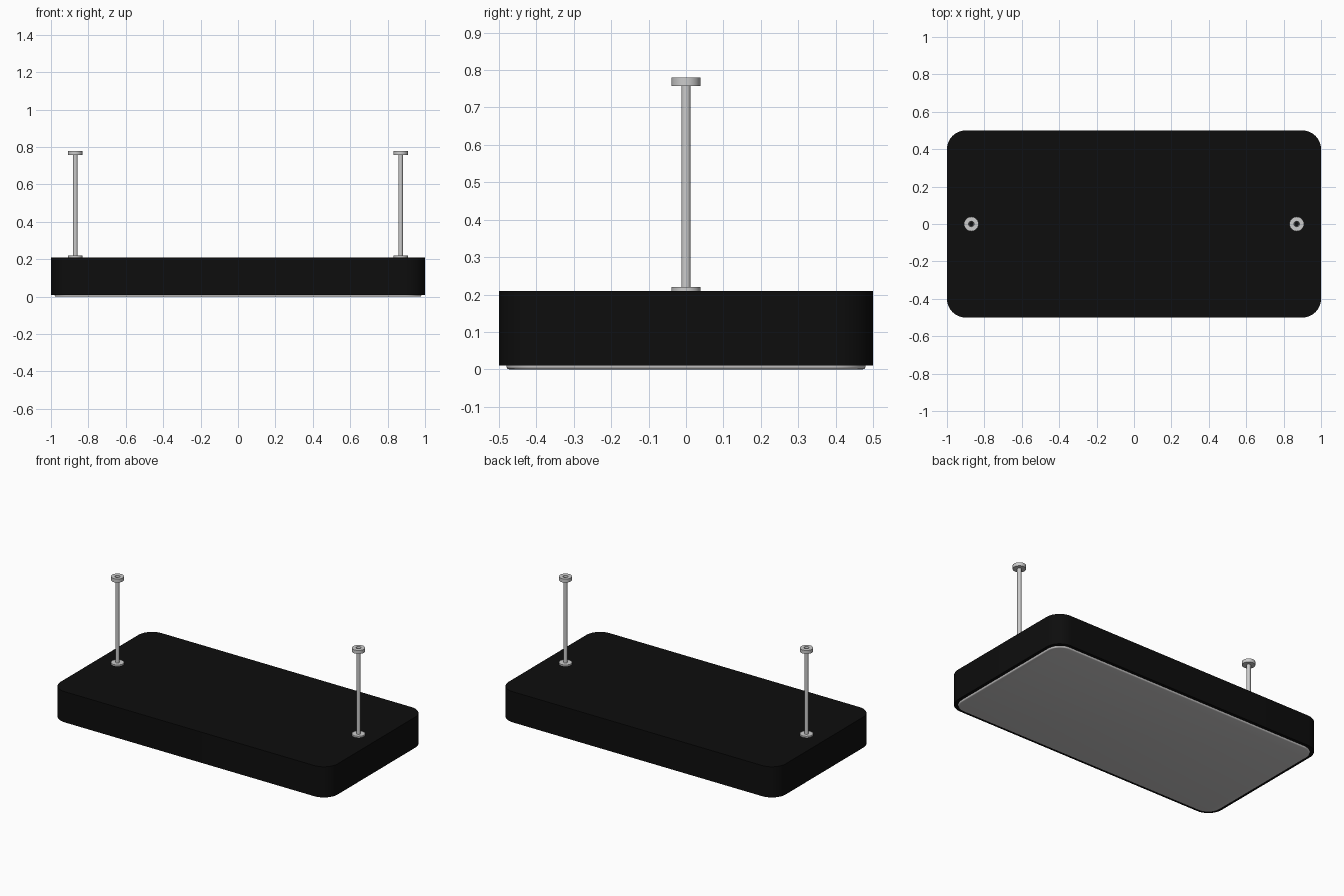
import bpy, bmesh, math

if "Cube" in bpy.data.objects:
    bpy.data.objects.remove(bpy.data.objects["Cube"])


def material(name, rgb):
    m = bpy.data.materials.new(name)
    m.diffuse_color = (*rgb, 1)
    m.use_nodes = True
    m.node_tree.nodes["Principled BSDF"].inputs["Base Color"].default_value = m.diffuse_color
    return m


BLACK = material("matte black", (0.004, 0.004, 0.004))
METAL = material("brushed metal", (0.6, 0.6, 0.6))
WHITE = material("diffuser white", (0.62, 0.61, 0.61))


def finish(name, bm, mat):
    bmesh.ops.recalc_face_normals(bm, faces=bm.faces)
    me = bpy.data.meshes.new(name)
    bm.to_mesh(me)
    bm.free()
    ob = bpy.data.objects.new(name, me)
    bpy.context.collection.objects.link(ob)
    me.materials.append(mat)
    bpy.ops.object.select_all(action='DESELECT')
    ob.select_set(True)
    bpy.context.view_layer.objects.active = ob
    bpy.ops.object.shade_smooth_by_angle(angle=math.radians(35))
    return ob


def rounded_slab(name, hx, hy, r, levels, mat, seg=10):
    """Stack of rounded rectangles; levels = (z, inset)."""
    bm = bmesh.new()
    rings = []
    for z, inset in levels:
        ring = []
        for k, (sx, sy) in enumerate([(1, 1), (-1, 1), (-1, -1), (1, -1)]):
            for i in range(seg + 1):
                a = math.pi / 2 * (k + i / seg)
                ring.append(bm.verts.new((sx * (hx - r) + (r - inset) * math.cos(a),
                                          sy * (hy - r) + (r - inset) * math.sin(a), z)))
        rings.append(ring)
    for lo, hi in zip(rings, rings[1:]):
        for i in range(len(lo)):
            j = (i + 1) % len(lo)
            bm.faces.new((lo[i], lo[j], hi[j], hi[i]))
    bm.faces.new(rings[0])
    bm.faces.new(rings[-1])
    return finish(name, bm, mat)


def lathe_ring(name, x, profile, mat, n=24):
    """Closed (radius, z) profile turned around a vertical axis at x."""
    bm = bmesh.new()
    cols = [[bm.verts.new((x + r * math.cos(2 * math.pi * i / n),
                           r * math.sin(2 * math.pi * i / n), z)) for r, z in profile]
            for i in range(n)]
    m = len(profile)
    for i in range(n):
        a, b = cols[i], cols[(i + 1) % n]
        for k in range(m):
            bm.faces.new((a[k], b[k], b[(k + 1) % m], a[(k + 1) % m]))
    return finish(name, bm, mat)


# Black housing and the thin diffuser below it
rounded_slab("housing", 1.0, 0.5, 0.1, [(0.01, 0), (0.21, 0)], BLACK)
rounded_slab("diffuser", 0.98, 0.48, 0.09,
             [(0, 0.008), (0.001, 0.004), (0.004, 0.001), (0.007, 0), (0.012, 0)], WHITE)

# Hollow hanging rods with a base flange and a ceiling collar
for side, x in (("left", -0.87), ("right", 0.87)):
    lathe_ring(side + "_rod", x,
               [(0.0125, 0.21), (0.0125, 0.757), (0.0105, 0.757), (0.0105, 0.21)], METAL)
    lathe_ring(side + "_base_flange", x,
               [(0.039, 0.21), (0.039, 0.22), (0.012, 0.22), (0.012, 0.21)], METAL)
    lathe_ring(side + "_ceiling_collar", x,
               [(0.039, 0.757), (0.039, 0.78), (0.015, 0.78), (0.012, 0.757)], METAL)
